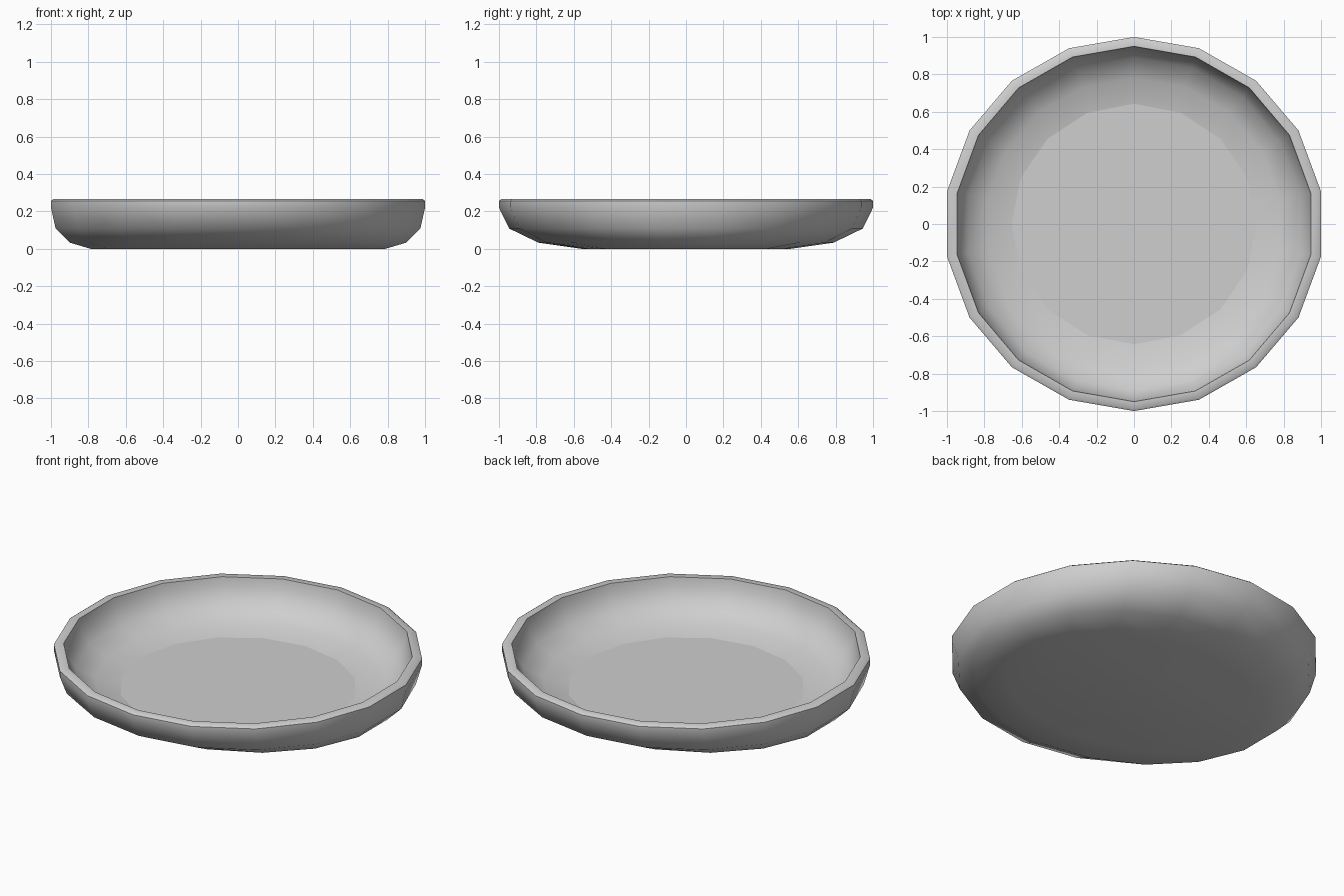
import bpy, bmesh, math

cube = bpy.data.objects.get("Cube")
if cube:
    bpy.data.objects.remove(cube, do_unlink=True)

grey = bpy.data.materials.new("light_grey")
grey.use_nodes = True
COLOUR = (0.62, 0.62, 0.62, 1)
grey.diffuse_color = COLOUR
grey.node_tree.nodes["Principled BSDF"].inputs["Base Color"].default_value = COLOUR


def add_object(name, bm):
    bmesh.ops.recalc_face_normals(bm, faces=bm.faces)
    mesh = bpy.data.meshes.new(name)
    bm.to_mesh(mesh)
    bm.free()
    mesh.materials.append(grey)
    obj = bpy.data.objects.new(name, mesh)
    bpy.context.collection.objects.link(obj)
    return obj


def ring(bm, half_x, half_y, z, sides):
    """Elliptical ring of vertices with one vertex on the y axis."""
    angles = [2 * math.pi * i / sides for i in range(sides)]
    return [bm.verts.new((half_x * math.sin(a), half_y * math.cos(a), z)) for a in angles]


def loft(name, sections, sides):
    """Skin stacked rings and cap both ends."""
    bm = bmesh.new()
    rings = [ring(bm, *s, sides) for s in sections]
    for low, high in zip(rings, rings[1:]):
        for i in range(sides):
            j = (i + 1) % sides
            bm.faces.new((low[i], low[j], high[j], high[i]))
    bm.faces.new(rings[0])
    bm.faces.new(rings[-1])
    return add_object(name, bm)


# Dish: oval foot, outer wall, rim, then the round inside (half x, half y, z)
outside = [(0.80, 0.56, 0.0), (0.914, 0.79, 0.033), (0.99, 0.945, 0.108),
           (1.0154, 1.0, 0.22), (1.0154, 1.0, 0.256)]
rim = [(1.003, 0.988, 0.265), (0.96, 0.95, 0.265)]
inside = [(0.95, 0.94, 0.21), (0.90, 0.89, 0.125), (0.79, 0.78, 0.065),
          (0.56, 0.55, 0.026)]
dish = loft("dish", outside + rim + inside, 18)

# Flat floor disc resting in the bottom of the dish
floor = loft("floor_disc", [(0.64, 0.63, 0.034), (0.655, 0.643, 0.043)], 16)

bpy.ops.object.select_all(action="DESELECT")
dish.select_set(True)
bpy.context.view_layer.objects.active = dish
bpy.ops.object.shade_smooth_by_angle(angle=math.radians(50))
